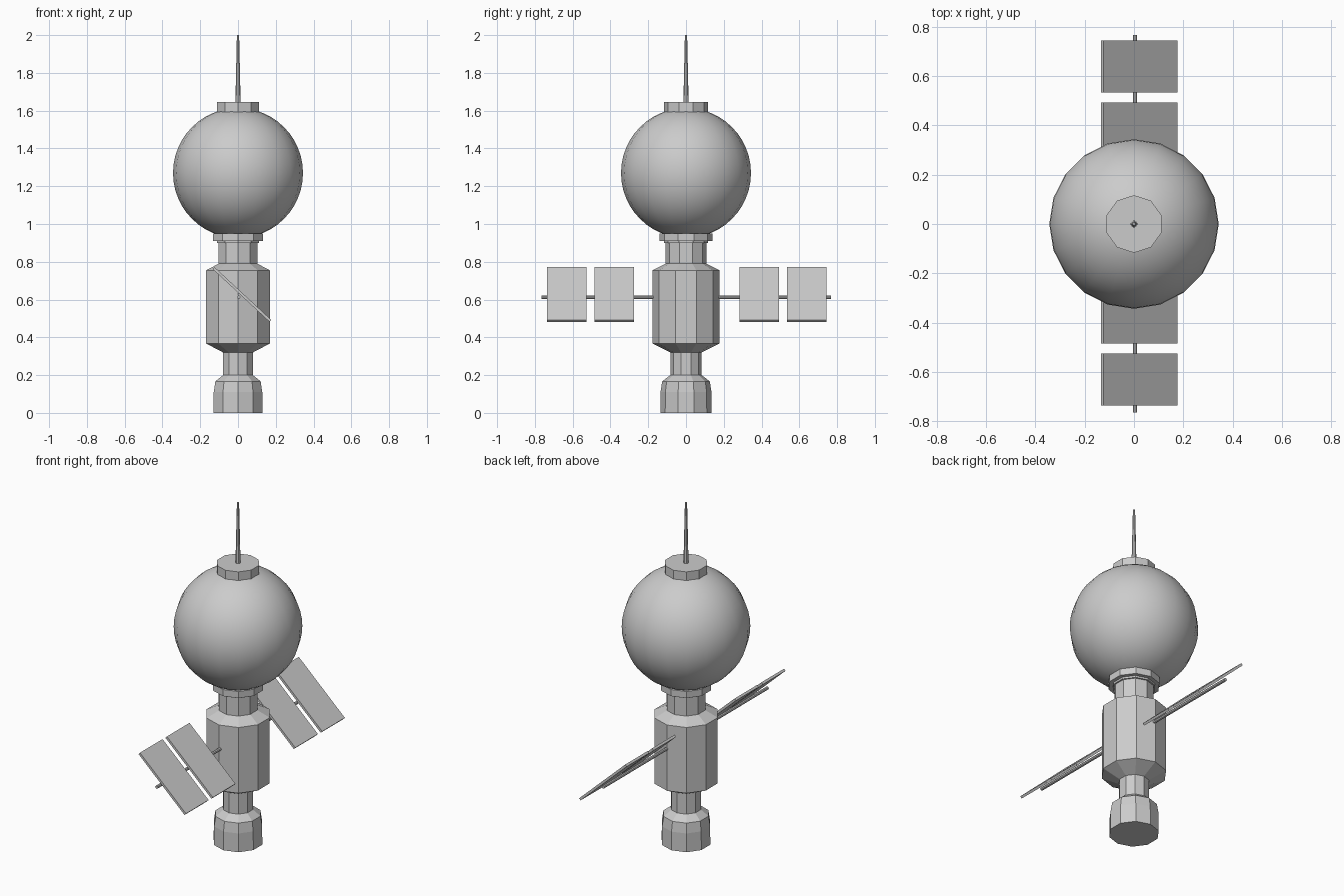
import bpy
import bmesh
import math
from mathutils import Matrix

if "Cube" in bpy.data.objects:
    bpy.data.objects.remove(bpy.data.objects["Cube"])


def make_object(name, bm):
    bmesh.ops.recalc_face_normals(bm, faces=bm.faces)
    mesh = bpy.data.meshes.new(name)
    bm.to_mesh(mesh)
    bm.free()
    obj = bpy.data.objects.new(name, mesh)
    bpy.context.collection.objects.link(obj)
    return obj


def lathe(name, profile, sides=10):
    """Closed solid turned around z from (radius, height) pairs; a corner lies on the y axis."""
    bm = bmesh.new()
    rings = []
    for r, z in profile:
        ring = []
        for i in range(sides):
            a = math.pi / 2 + 2 * math.pi * i / sides
            ring.append(bm.verts.new((r * math.cos(a), r * math.sin(a), z)))
        rings.append(ring)
    for low, high in zip(rings, rings[1:]):
        for i in range(sides):
            j = (i + 1) % sides
            bm.faces.new((low[i], low[j], high[j], high[i]))
    bm.faces.new(rings[0][::-1])
    bm.faces.new(rings[-1])
    return make_object(name, bm)


# Stacked hull: engine skirt, narrow neck, main cylinder, upper neck
lathe("hull", [(0.136, 0), (0.135, 0.11), (0.126, 0.167), (0.083, 0.2),
               (0.083, 0.32), (0.177, 0.367), (0.177, 0.755),
               (0.108, 0.79), (0.108, 0.93)])

# Collar under the sphere, with a small step below it
lathe("collar", [(0.117, 0.9), (0.117, 0.911), (0.14, 0.911), (0.14, 0.95)])

# Smooth sphere module
bm = bmesh.new()
bmesh.ops.create_uvsphere(bm, u_segments=20, v_segments=24, radius=0.344,
                          matrix=Matrix.Translation((0, 0, 1.27)))
for f in bm.faces:
    f.smooth = True
make_object("sphere_module", bm)

# Top cap and tapered antenna
lathe("top_cap", [(0.117, 1.585), (0.117, 1.645)])
lathe("antenna", [(0.014, 1.64), (0.006, 2.0)], 8)

# Cross rod carrying the panels
bm = bmesh.new()
bmesh.ops.create_cone(bm, cap_ends=True, segments=8, radius1=0.009, radius2=0.009, depth=1.532,
                      matrix=Matrix.Translation((0.004, 0.001, 0.613)) @ Matrix.Rotation(math.pi / 2, 4, 'X'))
make_object("panel_rod", bm)

# Tilted solar panels, two on each side
for side, label in ((-1, "front"), (1, "back")):
    for y, place in ((0.384, "inner"), (0.635, "outer")):
        bm = bmesh.new()
        bmesh.ops.create_cube(bm, size=1, matrix=Matrix.Translation((0.021, side * y + 0.004, 0.627))
                              @ Matrix.Rotation(math.radians(42.9), 4, 'Y')
                              @ Matrix.Diagonal((0.41, 0.211, 0.014, 1)))
        make_object(f"{label}_{place}_solar_panel", bm)
